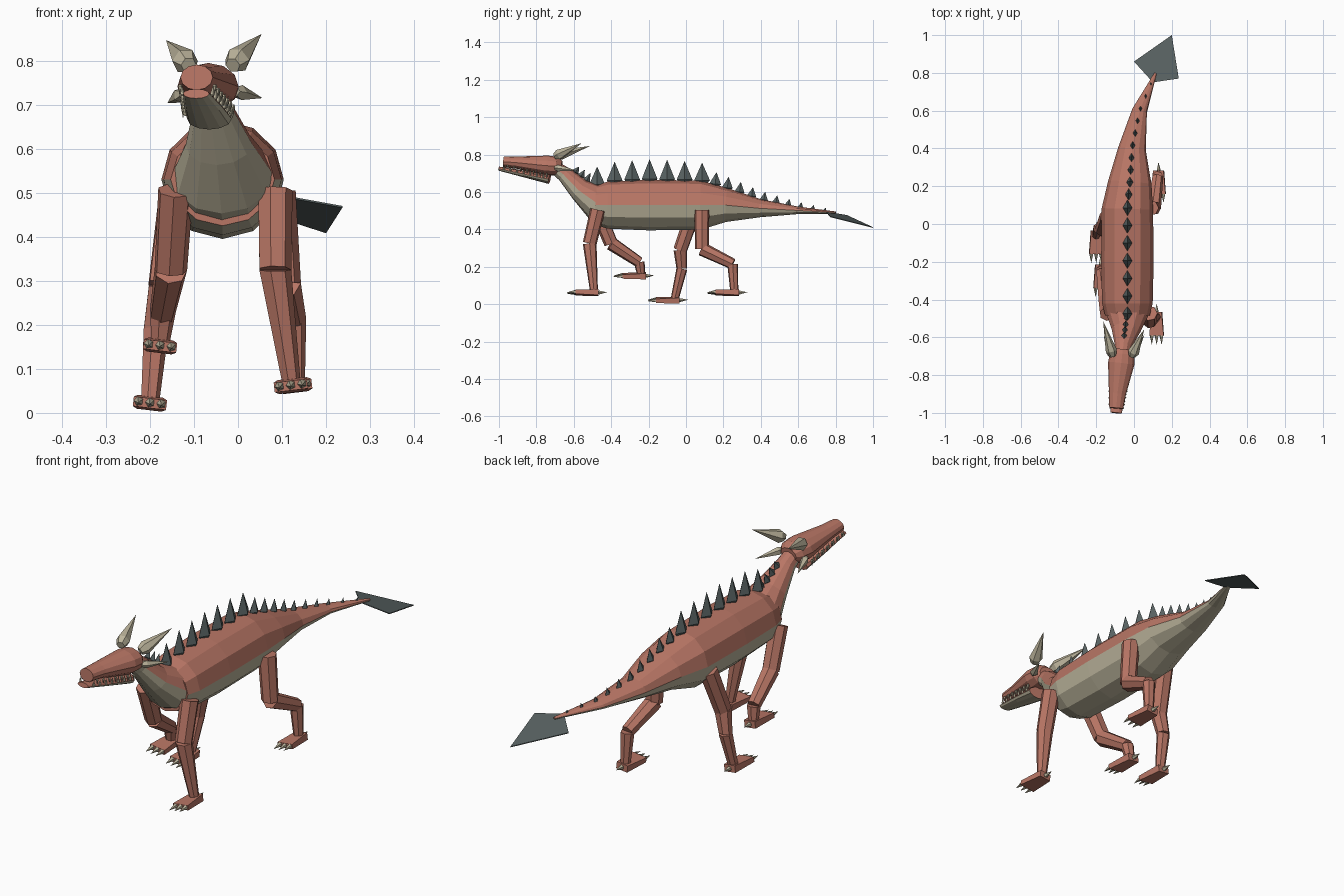
import bpy
import bmesh
import math
from mathutils import Vector, Matrix

if "Cube" in bpy.data.objects:
    bpy.data.objects.remove(bpy.data.objects["Cube"])


def material(name, rgb):
    mat = bpy.data.materials.new(name)
    mat.use_nodes = True
    mat.diffuse_color = (*rgb, 1)
    mat.node_tree.nodes["Principled BSDF"].inputs["Base Color"].default_value = (*rgb, 1)
    return mat


HIDE = material("brick red hide", (0.48, 0.18, 0.13))
BONE = material("pale bone", (0.50, 0.455, 0.33))
SPINE = material("dark grey spine", (0.10, 0.125, 0.125))


def finish(name, bm, *mats):
    bmesh.ops.recalc_face_normals(bm, faces=bm.faces)
    mesh = bpy.data.meshes.new(name)
    bm.to_mesh(mesh)
    bm.free()
    for mat in mats:
        mesh.materials.append(mat)
    obj = bpy.data.objects.new(name, mesh)
    bpy.context.collection.objects.link(obj)
    return obj


def loft(bm, sections, sides=12, belly=False, mat=0):
    """Skin elliptical sections (x, y, z, half width, half height) along a path."""
    centres = [Vector(s[:3]) for s in sections]
    rings = []
    for i, sec in enumerate(sections):
        ahead = centres[min(i + 1, len(centres) - 1)] - centres[max(i - 1, 0)]
        ahead.normalize()
        right = ahead.cross(Vector((0, 0, 1)))
        right = right.normalized() if right.length > 0.3 else Vector((1, 0, 0))
        up = right.cross(ahead)
        ring = []
        for k in range(sides):
            a = math.tau * k / sides
            ring.append(bm.verts.new(centres[i] + right * math.cos(a) * sec[3]
                                     + up * math.sin(a) * sec[4]))
        rings.append(ring)
    for low, high in zip(rings, rings[1:]):
        for k in range(sides):
            n = (k + 1) % sides
            face = bm.faces.new((low[k], low[n], high[n], high[k]))
            face.material_index = 1 if belly and k >= sides // 2 else mat
    for ring in (rings[0], rings[-1]):
        bm.faces.new(ring).material_index = mat


def spike(bm, base, tip, width, depth=None, sides=5, mat=0):
    """Pointed horn with a swollen root."""
    base, tip = Vector(base), Vector(tip)
    depth = depth or width
    parts = ((0, 0.6), (0.16, 1), (1, 0.01))
    loft(bm, [(*base.lerp(tip, t), width * r, depth * r) for t, r in parts], sides, mat=mat)


def lofted(name, sections):
    bm = bmesh.new()
    loft(bm, sections, belly=True)
    return finish(name, bm, HIDE, BONE)


# Body running into the curved tail
trunk = [
    (-0.035, -0.485, 0.53, 0.118, 0.105), (-0.035, -0.42, 0.53, 0.134, 0.126),
    (-0.035, -0.2, 0.53, 0.139, 0.135), (-0.035, 0.08, 0.53, 0.136, 0.131),
    (-0.022, 0.22, 0.53, 0.115, 0.09), (-0.01, 0.4, 0.513, 0.073, 0.048),
    (0.03, 0.6, 0.502, 0.04, 0.02), (0.115, 0.8, 0.49, 0.006, 0.006),
]
lofted("body_and_tail", trunk)

# Neck rising to the head
neck = [
    (-0.062, -0.70, 0.73, 0.038, 0.035), (-0.058, -0.65, 0.695, 0.043, 0.042),
    (-0.043, -0.565, 0.61, 0.076, 0.062), (-0.035, -0.47, 0.54, 0.116, 0.098),
    (-0.035, -0.41, 0.53, 0.13, 0.12),
]
lofted("neck", neck)

# Head and lower jaw
bm = bmesh.new()
loft(bm, [(-0.094, -0.975, 0.762, 0.037, 0.029), (-0.088, -0.9, 0.757, 0.045, 0.033),
          (-0.068, -0.74, 0.741, 0.07, 0.054), (-0.062, -0.69, 0.738, 0.064, 0.05),
          (-0.06, -0.665, 0.735, 0.042, 0.032)])
finish("head", bm, HIDE)
jaw_front, jaw_back = Vector((-0.095, -1.0, 0.725)), Vector((-0.065, -0.73, 0.668))
lofted("lower_jaw", [(*jaw_front, 0.03, 0.011), (*jaw_front.lerp(jaw_back, 0.5), 0.043, 0.018),
                     (*jaw_back, 0.051, 0.025)])

# Teeth along both sides of the mouth
bm = bmesh.new()
for side in (-1, 1):
    for n in range(7):
        t = 0.1 + n * 0.13
        root = jaw_front.lerp(jaw_back, t) + Vector((side * (0.031 + 0.022 * t), 0, 0))
        size = 0.016 + 0.014 * t
        spike(bm, root, root + Vector((side * 0.003, 0, size + 0.01)), 0.006)
        upper = root + Vector((side * 0.006, 0.018, 0.026))
        spike(bm, upper, upper - Vector((0, 0, size + 0.004)), 0.006)
finish("teeth", bm, BONE)

# Horns and cheek spikes
bm = bmesh.new()
spike(bm, (-0.012, -0.70, 0.79), (0.053, -0.56, 0.86), 0.03, sides=6)
spike(bm, (-0.112, -0.70, 0.79), (-0.163, -0.515, 0.846), 0.03, sides=6)
finish("horns", bm, BONE)
bm = bmesh.new()
spike(bm, (-0.005, -0.70, 0.73), (0.055, -0.585, 0.715), 0.018)
spike(bm, (-0.125, -0.70, 0.725), (-0.16, -0.59, 0.704), 0.018)
finish("cheek_spikes", bm, BONE)


def ridge_at(y, sections):
    """Point on the back at a given y."""
    for a, b in zip(sections, sections[1:]):
        if a[1] <= y <= b[1]:
            t = (y - a[1]) / (b[1] - a[1])
            m = [p + (q - p) * t for p, q in zip(a, b)]
            return Vector((m[0], y, m[2] + m[4]))


# Row of spines on neck, back and tail
bm = bmesh.new()
for n in range(7):
    root = ridge_at(-0.475 + n * 0.0935, trunk) - Vector((0, 0, 0.015))
    height = 0.112 + 0.012 * math.sin(math.pi * n / 6)
    spike(bm, root, root + Vector((0, 0, height)), 0.025, 0.042, sides=4)
for n in range(10):
    t = n / 9
    root = ridge_at(0.155 + 0.585 * t, trunk) - Vector((0, 0, 0.008))
    spike(bm, root, root + Vector((0, 0.008, 0.075 - 0.055 * t)),
          0.019 - 0.013 * t, 0.031 - 0.02 * t, sides=4)
for n in range(4):
    root = Vector((-0.04 - 0.004 * n, -0.505 - 0.03 * n, 0.63 + 0.024 * n))
    spike(bm, root, root + Vector((0, 0.024, 0.055 - 0.007 * n)), 0.015, 0.02, sides=4)
finish("back_spines", bm, SPINE)

# Flat blade on the tail tip
bm = bmesh.new()
corners = [(0.1, 0.75, 0.495), (0.237, 0.77, 0.47), (0.2, 1.0, 0.412), (0, 0.86, 0.477)]
top = [bm.verts.new(c) for c in corners]
low = [bm.verts.new(Vector(c) - Vector((0, 0, 0.004))) for c in corners]
bm.faces.new(top)
bm.faces.new(low)
for k in range(4):
    n = (k + 1) % 4
    bm.faces.new((top[k], top[n], low[n], low[k]))
finish("tail_blade", bm, SPINE)

# Legs: joint positions from hip to ankle
legs = {
    "front_left": [(0.083, -0.472, 0.505), (0.083, -0.515, 0.325), (0.12, -0.492, 0.07)],
    "front_right": [(-0.142, -0.475, 0.505), (-0.153, -0.4, 0.325), (-0.172, -0.25, 0.225),
                    (-0.177, -0.24, 0.16)],
    "hind_left": [(0.09, 0.085, 0.505), (0.105, 0.085, 0.295), (0.125, 0.25, 0.215),
                  (0.13, 0.258, 0.07)],
    "hind_right": [(-0.142, 0.04, 0.49), (-0.168, -0.03, 0.29), (-0.187, -0.022, 0.19),
                   (-0.2, -0.06, 0.03)],
}
radii = (0.041, 0.038, 0.03, 0.022)
for name, joints in legs.items():
    bm = bmesh.new()
    widths = radii if len(joints) == 4 else radii[:1] + radii[1:2] + radii[3:]
    for n in range(len(joints) - 1):
        a, b = joints[n], joints[n + 1]
        loft(bm, [(*a, widths[n], widths[n]), (*b, widths[n + 1], widths[n + 1])], sides=7)
    finish(name + "_leg", bm, HIDE)

    # Foot block with three claws and a heel spur, rolled with the leg
    bm = bmesh.new()
    bmesh.ops.create_cube(bm, size=1)
    for v in bm.verts:
        wide = 0.076 if v.co.y < 0 else 0.056
        high = 0.022 if v.co.y < 0 else 0.032
        v.co = Vector((v.co.x * wide, v.co.y * 0.125 - 0.037, v.co.z * high))
    for x in (-0.026, 0, 0.026):
        spike(bm, (x, -0.09, 0.002), (x, -0.147, -0.002), 0.011, mat=1)
    spike(bm, (0, 0.02, 0), (0, 0.07, 0.002), 0.011, mat=1)
    roll = -0.12 if joints[0][0] > 0 else 0.12
    foot = finish(name + "_foot", bm, HIDE, BONE)
    foot.data.transform(Matrix.Translation(Vector(joints[-1]) - Vector((0, 0, 0.008)))
                        @ Matrix.Rotation(roll, 4, "Y"))
